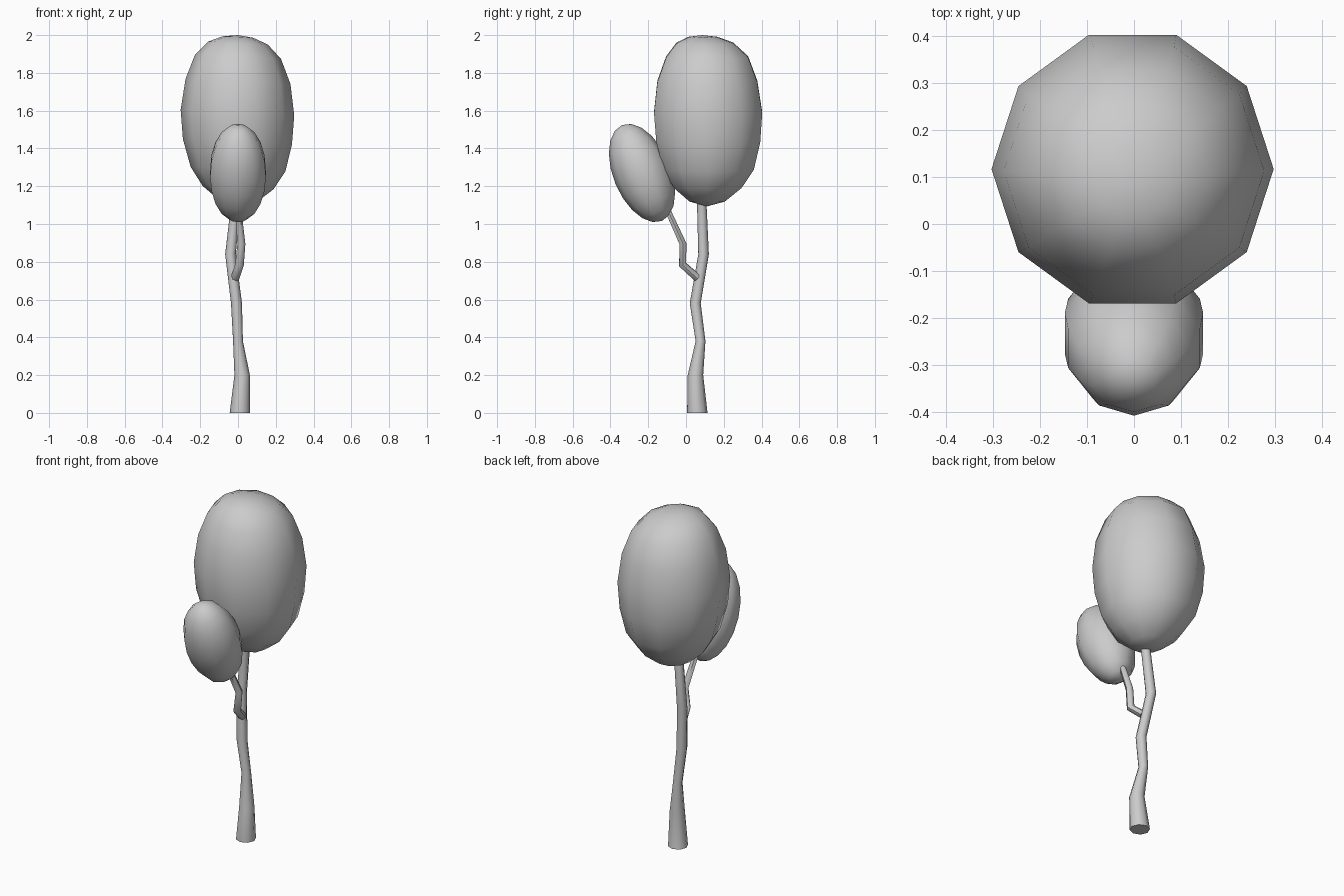
import bpy, bmesh
from math import sin, cos, pi, radians
from mathutils import Vector, Matrix

if "Cube" in bpy.data.objects:
    bpy.data.objects.remove(bpy.data.objects["Cube"])


def finish(bm, name, angle):
    bmesh.ops.recalc_face_normals(bm, faces=bm.faces[:])
    me = bpy.data.meshes.new(name)
    bm.to_mesh(me)
    bm.free()
    ob = bpy.data.objects.new(name, me)
    bpy.context.collection.objects.link(ob)
    bpy.ops.object.select_all(action='DESELECT')
    ob.select_set(True)
    bpy.context.view_layer.objects.active = ob
    bpy.ops.object.shade_smooth_by_angle(angle=radians(angle))
    return ob


def loft(name, rings, sides, normals, poles=None, angle=60):
    """Skin rings (x, y, z, radius); each ring lies square to its normal."""
    bm = bmesh.new()
    loops = []
    for (x, y, z, r), n in zip(rings, normals):
        rot = Vector((0, 0, 1)).rotation_difference(n)
        loops.append([bm.verts.new(Vector((x, y, z)) + rot @ Vector(
            (r * cos(2 * pi * i / sides), r * sin(2 * pi * i / sides), 0)))
            for i in range(sides)])
    for a, b in zip(loops, loops[1:]):
        for i in range(sides):
            j = (i + 1) % sides
            bm.faces.new((a[i], a[j], b[j], b[i]))
    if poles:
        for loop, p in zip((loops[0], loops[-1]), poles):
            v = bm.verts.new(p)
            for i in range(sides):
                bm.faces.new((loop[i], loop[(i + 1) % sides], v))
    else:
        bm.faces.new(loops[0])
        bm.faces.new(loops[-1])
    return finish(bm, name, angle)


up = Vector((0, 0, 1))

# Crooked trunk
trunk = [(0.01, 0.06, 0, 0.054), (0.022, 0.05, 0.2, 0.041),
         (0.0, 0.077, 0.38, 0.026), (-0.008, 0.049, 0.58, 0.029),
         (-0.04, 0.093, 0.84, 0.028), (-0.01, 0.083, 1.12, 0.025)]
loft("trunk", trunk, 8, [up] * len(trunk))

# Side branch
branch = [(-0.015, 0.06, 0.715, 0.023), (0.008, -0.018, 0.785, 0.023),
          (0.018, -0.016, 0.895, 0.021), (0.0, -0.1, 1.08, 0.017)]
pts = [Vector(b[:3]) for b in branch]
dirs = [(b - a).normalized() for a, b in zip(pts, pts[1:])]
tangents = [dirs[0]] + [(a + b).normalized() for a, b in zip(dirs, dirs[1:])] + [dirs[-1]]
loft("side_branch", branch, 6, tangents)

# Large egg-shaped crown, ten sided, leaning slightly
crown = [(0.0, 0.112, 1.12, 0.098), (0.0, 0.115, 1.193, 0.188),
         (0.0, 0.12, 1.29, 0.251), (-0.003, 0.118, 1.435, 0.289),
         (-0.003, 0.117, 1.59, 0.301), (0.0, 0.113, 1.755, 0.278),
         (0.0, 0.112, 1.885, 0.228), (0.0, 0.1, 1.958, 0.158),
         (0.0, 0.09, 1.99, 0.08)]
lean = Vector((0.05, 0, 1)).normalized()
loft("large_crown", crown, 10, [lean] * len(crown),
     [(0, 0.11, 1.093), (0, 0.085, 2.0)])

# Small tilted crown
bm = bmesh.new()
m = (Matrix.Translation((0, -0.233, 1.27)) @ Matrix.Rotation(radians(22.5), 4, 'X')
     @ Matrix.Diagonal((0.155, 0.152, 0.275, 1)))
bmesh.ops.create_uvsphere(bm, u_segments=10, v_segments=10, radius=1, matrix=m)
finish(bm, "small_crown", 60)
